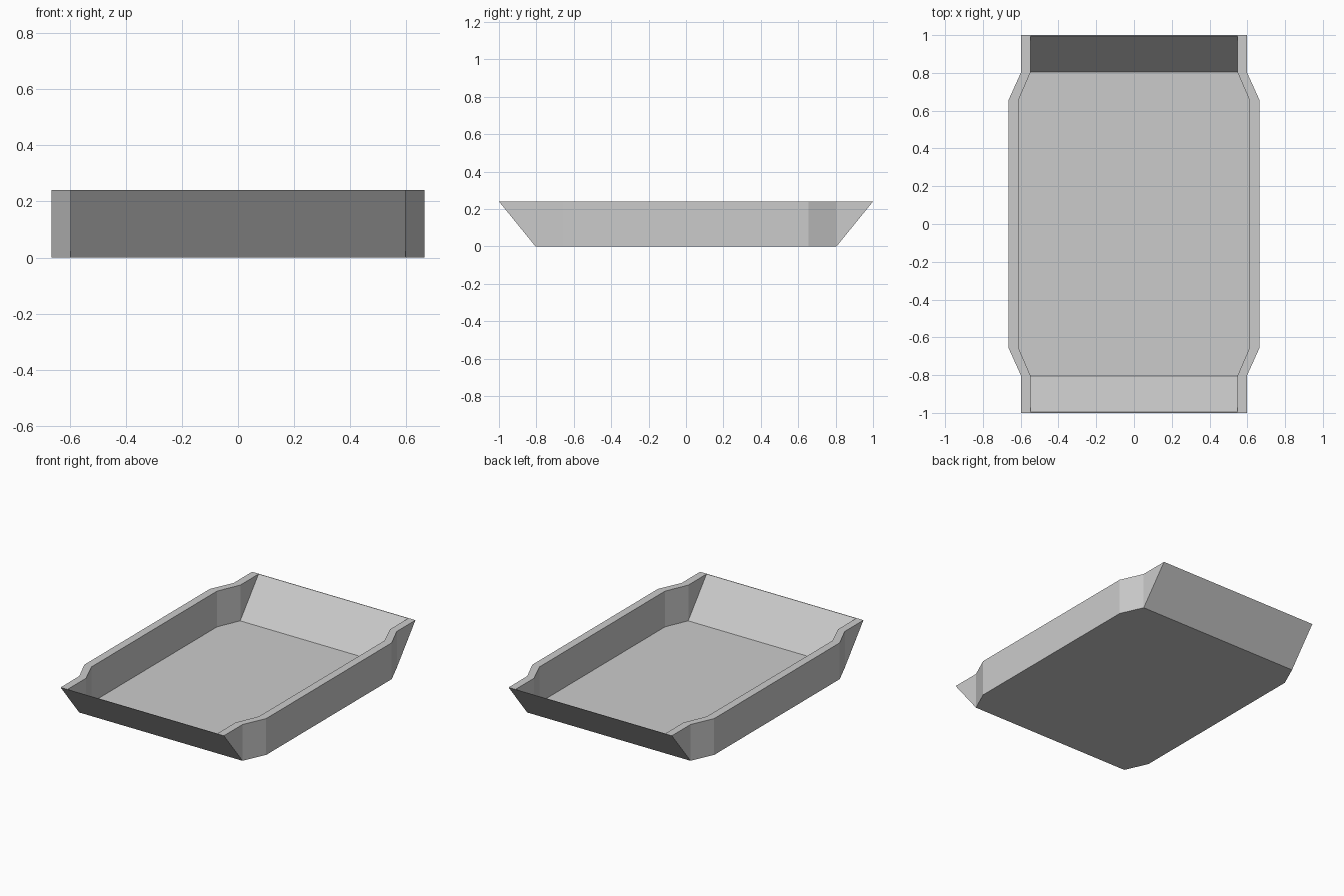
import bpy, bmesh
from mathutils import Vector

if "Cube" in bpy.data.objects:
    bpy.data.objects.remove(bpy.data.objects["Cube"], do_unlink=True)

HEIGHT, END, FOOT, BEND = 0.24, 1.0, 0.805, 0.655   # rim height; rim, floor and bend y
SKIN = 0.004                                        # sheet thickness
OUTER_END, OUTER_MID = 0.597, 0.665                 # outer half widths
INNER_END, INNER_MID = 0.547, 0.612                 # inner half widths

grey = bpy.data.materials.new("light grey")
grey.use_nodes = True
colour = (0.6, 0.6, 0.6, 1)
grey.diffuse_color = colour
grey.node_tree.nodes["Principled BSDF"].inputs["Base Color"].default_value = colour


def prism(name, points, offset, cuts=()):
    """Extrude a flat polygon by offset, then slice it with (point, normal) planes."""
    bm = bmesh.new()
    face = bm.faces.new([bm.verts.new(p) for p in points])
    result = bmesh.ops.extrude_face_region(bm, geom=[face], use_keep_orig=True)
    verts = [g for g in result["geom"] if isinstance(g, bmesh.types.BMVert)]
    bmesh.ops.translate(bm, vec=Vector(offset), verts=verts)
    for point, normal in cuts:
        geom = bm.verts[:] + bm.edges[:] + bm.faces[:]
        cut = bmesh.ops.bisect_plane(bm, geom=geom, plane_co=point,
                                     plane_no=normal, clear_outer=True)
        edges = [g for g in cut["geom_cut"] if isinstance(g, bmesh.types.BMEdge)]
        bmesh.ops.holes_fill(bm, edges=edges)
    bmesh.ops.recalc_face_normals(bm, faces=bm.faces[:])
    mesh = bpy.data.meshes.new(name)
    bm.to_mesh(mesh)
    bm.free()
    mesh.materials.append(grey)
    obj = bpy.data.objects.new(name, mesh)
    bpy.context.collection.objects.link(obj)
    return obj


def side_line(end, mid):
    """Plan line of one wall face, from front to back."""
    return [(end, -END), (end, -FOOT), (mid, -BEND),
            (mid, BEND), (end, FOOT), (end, END)]


outer = side_line(OUTER_END, OUTER_MID)
inner = side_line(INNER_END, INNER_MID)
slopes = [((0, s * END, HEIGHT), (0, s * HEIGHT, FOOT - END)) for s in (1, -1)]

# Side walls, with ends cut to the slope of the end panels
for side, name in ((1, "left_wall"), (-1, "right_wall")):
    plan = [(side * x, y, 0) for x, y in outer + inner[::-1]]
    prism(name, plan, (0, 0, HEIGHT), slopes)

# Floor between the walls
right = inner[1:-1]
floor = right + [(-x, y) for x, y in right[::-1]]
prism("floor", [(x, y, 0) for x, y in floor], (0, 0, SKIN), slopes)

# Thin sloping end panels
for end, name in ((-1, "front_panel"), (1, "back_panel")):
    profile = [(FOOT, 0), (END, HEIGHT), (END - SKIN, HEIGHT), (FOOT - SKIN, 0)]
    prism(name, [(-INNER_END, end * y, z) for y, z in profile],
          (2 * INNER_END, 0, 0))
